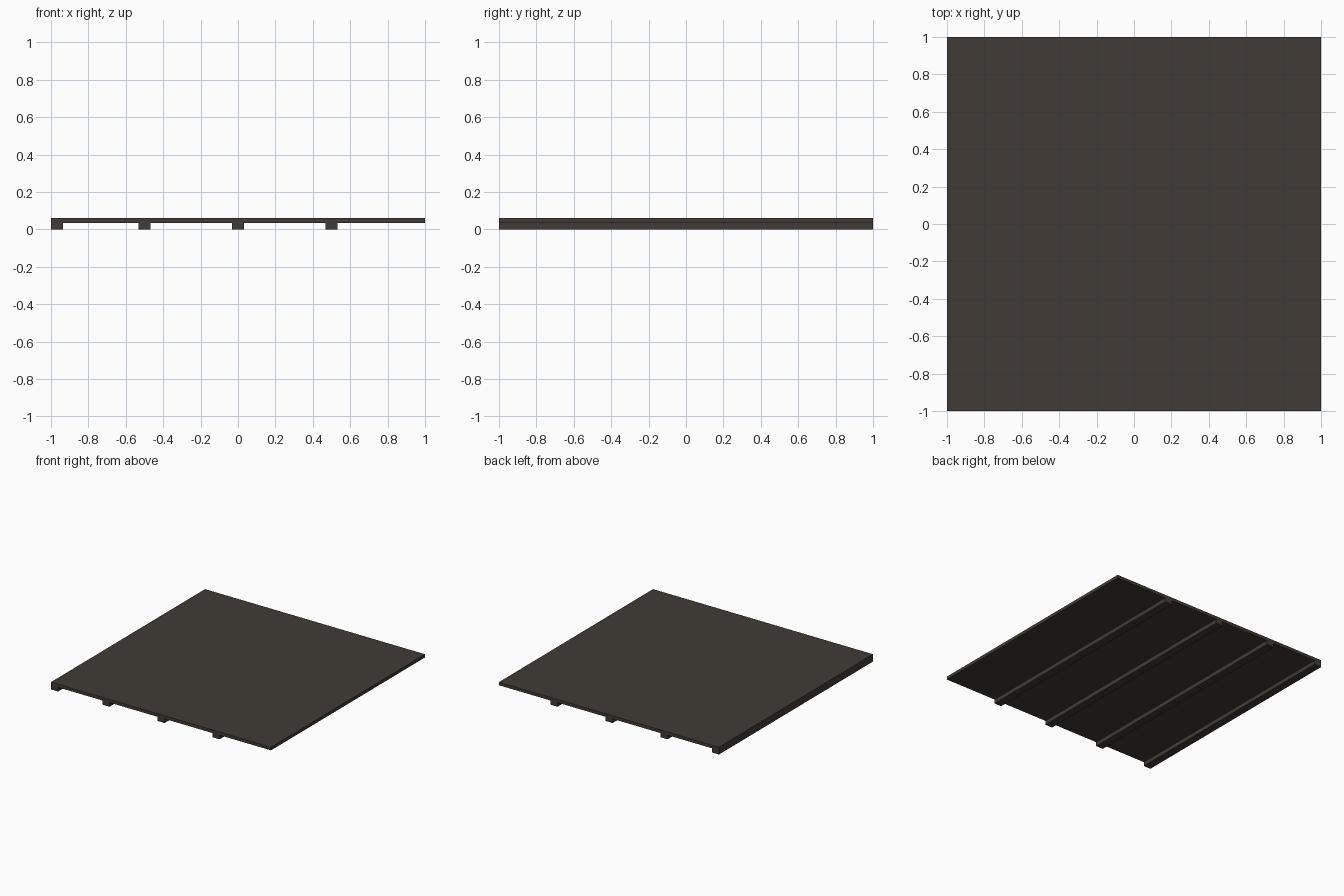
import bpy

if "Cube" in bpy.data.objects:
    bpy.data.objects.remove(bpy.data.objects["Cube"])

# One dark brown-grey colour for the whole panel
mat = bpy.data.materials.new("dark_brown")
mat.diffuse_color = (0.052, 0.044, 0.035, 1.0)
mat.use_nodes = True
mat.node_tree.nodes["Principled BSDF"].inputs["Base Color"].default_value = mat.diffuse_color


def box(name, x0, x1, y0, y1, z0, z1):
    bpy.ops.mesh.primitive_cube_add(
        size=1, location=((x0 + x1) / 2, (y0 + y1) / 2, (z0 + z1) / 2))
    ob = bpy.context.object
    ob.name = name
    ob.scale = (x1 - x0, y1 - y0, z1 - z0)
    bpy.ops.object.transform_apply(location=False, rotation=False, scale=True)
    ob.data.materials.append(mat)
    return ob


# Flat square deck
box("deck_panel", -1, 1, -1, 1, 0.034, 0.06)

# Four battens underneath: one flush with the left edge, three evenly spaced
half = 0.0325
for i, cx in enumerate((-1 + half, -0.5, 0.0, 0.5)):
    box(f"batten_{i + 1}", cx - half, cx + half, -1, 1, 0, 0.034)
